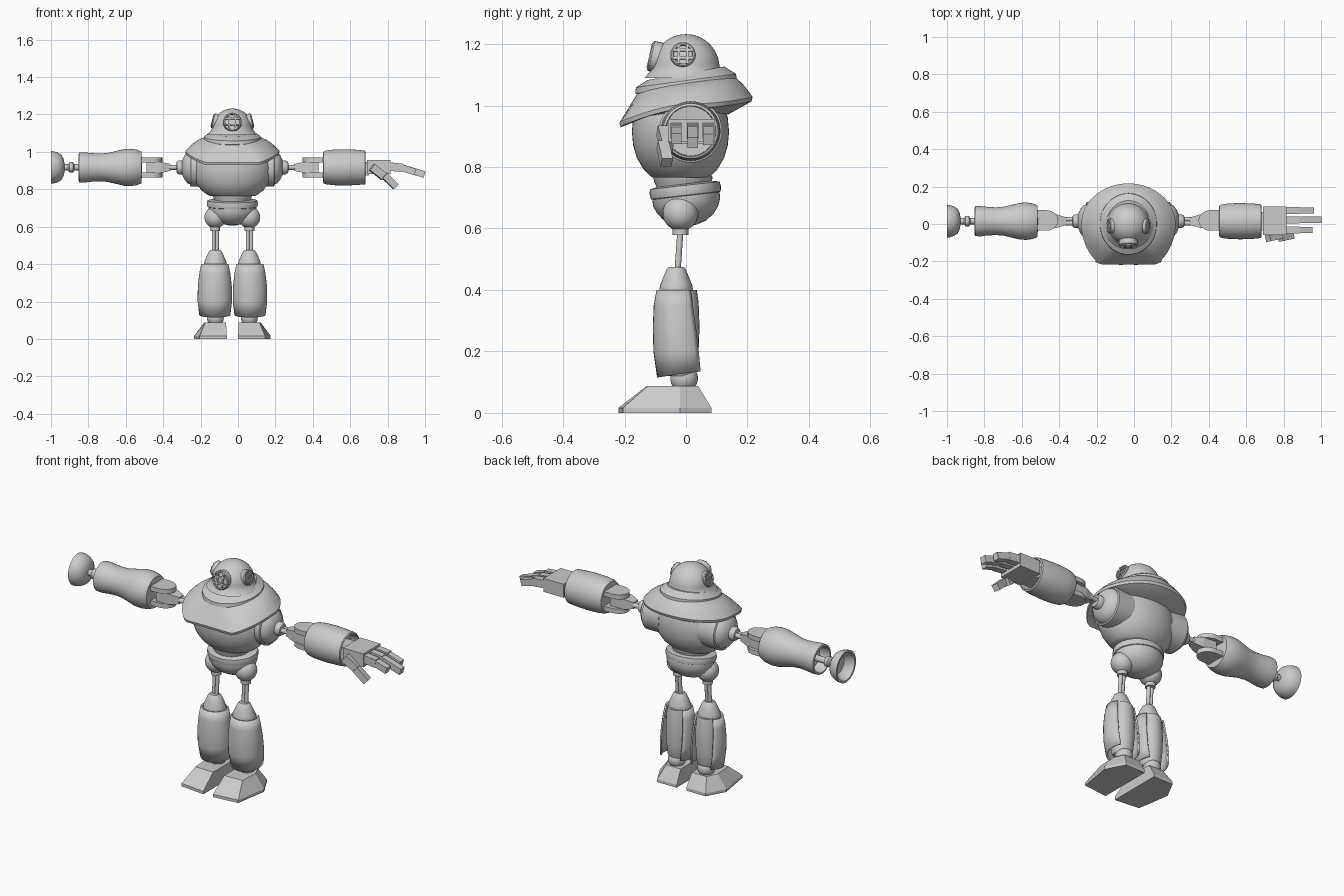
import bpy, bmesh
from math import sin, cos, pi, radians
from mathutils import Vector, Matrix

if "Cube" in bpy.data.objects:
    bpy.data.objects.remove(bpy.data.objects["Cube"])

CX = -0.03          # body axis; parts are built around x = 0, then shifted
AY, AZ = 0.015, 0.917   # arm axis


def finish(name, bm, mat=None, smooth=True):
    if mat:
        bm.transform(mat)
    bmesh.ops.remove_doubles(bm, verts=bm.verts, dist=1e-5)
    bmesh.ops.recalc_face_normals(bm, faces=bm.faces)
    bm.transform(Matrix.Translation((CX, 0, 0)))
    me = bpy.data.meshes.new(name)
    bm.to_mesh(me)
    bm.free()
    ob = bpy.data.objects.new(name, me)
    bpy.context.collection.objects.link(ob)
    if smooth:
        bpy.ops.object.select_all(action='DESELECT')
        ob.select_set(True)
        bpy.context.view_layer.objects.active = ob
        bpy.ops.object.shade_smooth_by_angle(angle=radians(35))
    return ob


def loft(name, rings, mat=None, closed=True, cap=True, smooth=True):
    bm = bmesh.new()
    vs = [[bm.verts.new(p) for p in r] for r in rings]
    n = len(vs[0])
    for a, b in zip(vs, vs[1:]):
        for i in range(n if closed else n - 1):
            j = (i + 1) % n
            bm.faces.new((a[i], a[j], b[j], b[i]))
    if cap:
        bm.faces.new(vs[0])
        bm.faces.new(vs[-1])
    return finish(name, bm, mat, smooth)


def lathe(name, prof, mat=None, sx=1, sy=1, n=40, cap=True):
    ang = [2 * pi * i / n for i in range(n)]
    return loft(name, [[(r * sx * cos(t), r * sy * sin(t), h) for t in ang]
                       for r, h in prof], mat, cap=cap)


def box(name, size, mat):
    bm = bmesh.new()
    bmesh.ops.create_cube(bm, size=1)
    bm.transform(Matrix.Diagonal((*size, 1)))
    return finish(name, bm, mat, False)


def at(x, y, z):
    return Matrix.Translation((x, y, z))


def along_x(s):     # profile height runs along +x or -x on the arm axis
    return at(0, AY, AZ) @ Matrix.Rotation(s * pi / 2, 4, 'Y')


def dome(r, zc, a0, a1, k):
    return [(max(r * cos(radians(a0 + (a1 - a0) * i / k)), 1e-4),
             zc + r * sin(radians(a0 + (a1 - a0) * i / k))) for i in range(k + 1)]


# helmet with flared neck
lathe("helmet", [(.135, 1.09), (.126, 1.10), (.115, 1.113)] + dome(.109, 1.123, 2, 90, 12), n=48)

# tilted collar flange, following a saddle shape
N = 64
def collar_ring(r, dz):
    return [(r * .93 * cos(2 * pi * i / N), r * sin(2 * pi * i / N),
             1.075 + dz + .022 * sin(2 * pi * i / N)) for i in range(N)]
loft("collar", [collar_ring(r, z) for r, z in
                ((.125, .03), (.14, .02), (.163, .006), (.165, -.014), (.15, -.02))])

# grilled windows: front and both sides
def window(name, loc, d, r):
    m = at(*loc) @ Vector(d).to_track_quat('Z', 'Y').to_matrix().to_4x4()
    lathe(name + "_rim", [(r, -.035), (r, .004), (r - .004, .009), (r - .009, .009), (r - .011, .002)], m, n=28)
    lathe(name + "_glass", [(r - .01, -.01), (r * .6, .002), (1e-4, .006)], m, n=28)
    for k in (-.33, .33):
        ln = 2 * (r - .006) * (1 - k * k) ** .5
        box(name + "_bar", (.008, ln, .008), m @ at(k * r, 0, .008))
        box(name + "_bar", (ln, .008, .008), m @ at(0, k * r, .008))
window("front_window", (0, -.108, 1.16), (0, -1, .22), .05)
for s in (-1, 1):
    window("side_window", (s * .098, -.01, 1.165), (s, 0, .25), .041)

# shoulder cape: lofted from collar to a wide brim with a squared front lip
def cape_ring(t, inner=False):
    out = []
    for i in range(N):
        c, q = cos(2 * pi * i / N), sin(2 * pi * i / N)
        if inner:
            x, y = .225 * c, (.135 if q > 0 else .172) * q
            z = .985 - (.015 if q > 0 else .04) * q * q
        else:
            ex = .252 * c
            ey = .217 * q if q > 0 else -.217 * min(1, 1.25 * -q)
            ez = 1.005 + (.022 * q * q if q > 0 else -.062 * min(1, 1.2 * -q) ** 1.5)
            x = .14 * c * (1 - t) + ex * t
            y = .15 * q * (1 - t) + ey * t
            z0 = 1.075 + .022 * q
            z = z0 + (ez - z0) * t + (.06 * c * c + .035 * max(q, 0)) * t * (1 - t)
        out.append((x, y, z))
    return out
brim = cape_ring(1)
loft("shoulder_cape", [cape_ring(t) for t in (0, .2, .4, .6, .8, 1)]
     + [[(x * .99, y * .98, z - .014) for x, y, z in brim], cape_ring(0, True)])

# torso barrel, waist and pelvis
lathe("torso", [(.12, 1.04), (.14, 1.0), (.154, .96), (.158, .915), (.154, .87), (.142, .83),
                (.122, .795), (.1, .772), (.09, .765)], at(0, -.018, 0), sx=1.36, n=48)
lathe("waist", [(.088, .775), (.097, .768), (.093, .75), (.085, .735), (.085, .71)], at(0, -.01, 0), sx=1.08)
tilt = at(0, -.003, .73) @ Matrix.Rotation(radians(6.5), 4, 'X')
lathe("pelvis", [(.09, .015), (.114, .01), (.117, -.006), (.114, -.022), (.11, -.024), (.11, -.045),
                 (.1, -.07), (.083, -.092), (.055, -.112), (.02, -.122)], tilt, sx=1.17)

for s in (-1, 1):
    # leg: hip ball, twin thigh rods, knee cap
    lx = s * .091
    lathe("hip_ball", dome(.058, .65, -90, 90, 16), at(lx, -.018, 0), n=32)
    lathe("hip_collar", [(.026, .61), (.026, .578)], at(lx, -.018, 0), n=20)
    for k in (-.009, .009):
        lathe("thigh_rod", [(.01, .06), (.01, -.07)],
              at(lx + k, -.023, .525) @ Matrix.Rotation(radians(-4), 4, 'X'), n=12)
    lathe("knee", [(.026, .475), (.034, .468), (.045, .445), (.058, .415), (.062, .395), (.058, .38)],
          at(lx, -.032, 0), sy=.9, n=32)
    lathe("calf", [(.055, .4), (.061, .36), (.064, .28), (.061, .2), (.055, .14), (.045, .12)],
          at(lx, -.02, 0), n=24)
    # open-backed shin guard
    K, rings = 24, []
    for z, rx, yc, f, b in ((.40, .073, -.03, .066, .068), (.35, .083, -.03, .075, .078),
                            (.28, .091, -.028, .08, .09), (.2, .092, -.022, .084, .095),
                            (.115, .083, -.016, .078, .095)):
        ring = []
        for i in range(K + 1):
            t = radians(-132 + 264 * i / K)
            ring.append((rx * sin(t), yc - (f if cos(t) > 0 else b) * cos(t),
                         z + (.02 * (1 - cos(t)) / 1.67 if z < .13 else 0)))
        rings.append(ring)
    guard = loft("shin_guard", rings, at(lx + s * .003, 0, 0), closed=False, cap=False)
    sol = guard.modifiers.new("thickness", 'SOLIDIFY')
    sol.thickness, sol.offset = .008, -1
    lathe("ankle", dome(.045, .112, -60, 60, 10), at(lx, -.006, 0), n=28)
    # flat-faced foot with a sloped toe
    base = [(.03, .083), (.15, .083), (.205, -.02), (.175, -.205), (.03, -.22)]
    top = [(.034, .04), (.125, .04), (.152, -.02), (.145, -.125), (.034, -.128)]
    loft("foot", [[(s * x, y, z) for x, y in o]
                  for o, z in ((base, 0), (base, .016), (top, .087))], smooth=False)

    # arm: shoulder socket, nub, twin rods, hinge
    X = along_x(s)
    lathe("shoulder_socket", [(.1, .12), (.103, .205), (.103, .222), (.096, .226), (.092, .222),
                              (.085, .24), (.065, .256), (.04, .268), (.02, .27)], X)
    lathe("shoulder_nub", [(.037, .25), (.037, .285), (.03, .297), (.02, .3)], X, n=24)
    for k in (-.011, .011):
        lathe("upper_arm_rod", [(.013, .28), (.013, .4)], X @ at(0, k, 0), n=14)
    loft("hinge_tongue", [[(s * x, AY + a * w, AZ + b * h) for a, b in ((-1, -1), (1, -1), (1, 1), (-1, 1))]
                          for x, w, h in ((.33, .02, .018), (.38, .035, .029), (.46, .04, .029))], smooth=False)
    plate = [(.5, -.055), (.5, .055)] + [(.44 - .065 * sin(pi * i / 14), .055 * cos(pi * i / 14)) for i in range(15)]
    for z in (-.04, .04):
        loft("elbow_plate", [[(s * x, AY + y + .004, AZ + z + h) for x, y in plate] for h in (-.013, .013)])
    lathe("elbow_pin", [(.025, -.05), (.025, .05)], at(s * .435, AY, AZ), n=20)

# right forearm barrel with an open mouth
R = along_x(1)
lathe("forearm_barrel", [(.05, .484), (.084, .486), (.09, .5), (.095, .54), (.097, .6), (.094, .67),
                         (.09, .708), (.082, .712), (.08, .66), (.03, .655)], R)
# hand: palm, three jointed fingers and a thumb
box("wrist", (.08, .1, .07), at(.69, AY, .91))
box("palm", (.125, .152, .075), at(.782, .018, .918))
for y, ln in ((.072, .085), (.022, .125), (-.032, .075)):
    box("finger_base", (.075, .036, .045), at(.875, y, .918) @ Matrix.Rotation(radians(6), 4, 'Y'))
    box("finger_tip", (ln, .034, .036),
        at(.905 + ln / 2, y, .913 - ln * .13) @ Matrix.Rotation(radians(17), 4, 'Y'))
turn = at(.762, -.066, .905) @ Matrix.Rotation(radians(12), 4, 'Z') @ Matrix.Rotation(radians(38), 4, 'Y')
box("thumb_base", (.085, .04, .042), turn @ at(.02, -.005, 0))
box("thumb_tip", (.085, .036, .036), turn @ at(.1, -.02, 0) @ Matrix.Rotation(radians(6), 4, 'Y'))

# left forearm: hollow waisted sleeve
L = along_x(-1)
lathe("forearm_sleeve", [(.05, .484), (.085, .487), (.095, .51), (.1, .545), (.098, .58), (.087, .625),
                         (.077, .67), (.074, .71), (.077, .76), (.081, .79), (.08, .82),
                         (.07, .822), (.066, .76), (.03, .75)], L)
# piston rod and open cup in place of the left hand
lathe("piston", [(.017, .74), (.017, .845), (.028, .852), (.028, .87), (.017, .878), (.017, .91)], L, n=20)
lathe("cup", [(.018, .897), (.045, .902), (.068, .915), (.08, .935), (.086, .955), (.087, .97),
              (.076, .97), (.07, .945), (.05, .922), (.015, .916)], L)
